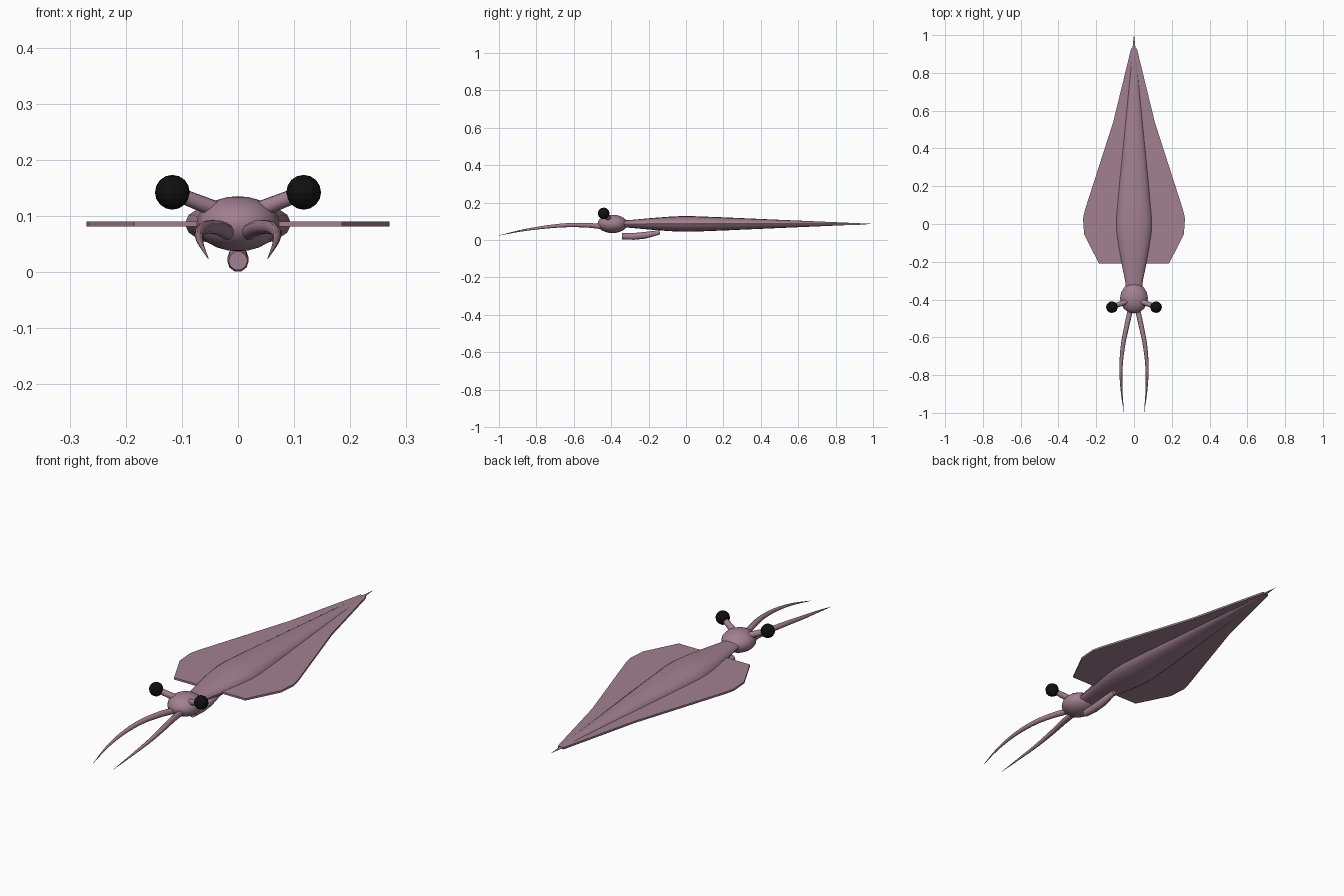
import bpy, bmesh, math
from mathutils import Vector, Matrix

cube = bpy.data.objects.get("Cube")
if cube:
    bpy.data.objects.remove(cube, do_unlink=True)


def material(name, rgb):
    m = bpy.data.materials.new(name)
    m.use_nodes = True
    m.diffuse_color = (*rgb, 1)
    m.node_tree.nodes["Principled BSDF"].inputs["Base Color"].default_value = (*rgb, 1)
    return m


MAUVE = material("mauve skin", (0.36, 0.215, 0.28))
BLACK = material("black eye", (0.005, 0.005, 0.005))


def finish(name, bm, mat, smooth=True):
    bmesh.ops.recalc_face_normals(bm, faces=bm.faces)
    mesh = bpy.data.meshes.new(name)
    bm.to_mesh(mesh)
    bm.free()
    mesh.materials.append(mat)
    ob = bpy.data.objects.new(name, mesh)
    bpy.context.collection.objects.link(ob)
    if smooth:
        bpy.ops.object.select_all(action='DESELECT')
        ob.select_set(True)
        bpy.context.view_layer.objects.active = ob
        bpy.ops.object.shade_smooth_by_angle(angle=math.radians(40))
    return ob


def sweep(name, path, radii, sides=12, flat=1.0, mat=MAUVE):
    """Tube through path points; flat squashes the upright radius."""
    pts = [Vector(p) for p in path]
    bm = bmesh.new()
    rings = []
    for i, (p, r) in enumerate(zip(pts, radii)):
        t = (pts[min(i + 1, len(pts) - 1)] - pts[max(i - 1, 0)]).normalized()
        side = t.cross(Vector((0, 0, 1))).normalized()
        up = side.cross(t)
        angles = [2 * math.pi * k / sides for k in range(sides)]
        rings.append([bm.verts.new(p + side * r * math.cos(a) + up * r * flat * math.sin(a))
                      for a in angles])
    for a, b in zip(rings, rings[1:]):
        for k in range(sides):
            n = (k + 1) % sides
            bm.faces.new((a[k], a[n], b[n], b[k]))
    bm.faces.new(rings[0])
    bm.faces.new(rings[-1])
    return finish(name, bm, mat)


def ball(name, centre, size, u, v, mat, smooth=True):
    bm = bmesh.new()
    bmesh.ops.create_uvsphere(bm, u_segments=u, v_segments=v, radius=1,
                              matrix=Matrix.Translation(centre) @ Matrix.Diagonal((*size, 1)))
    return finish(name, bm, mat, smooth)


def smooth_path(points, steps=5):
    """Catmull-Rom resampling of a few guide points."""
    p = [Vector(q) for q in points]
    p = [2 * p[0] - p[1]] + p + [2 * p[-1] - p[-2]]
    out = []
    for i in range(1, len(p) - 2):
        a, b, c, d = p[i - 1:i + 3]
        for s in range(steps):
            t = s / steps
            out.append(0.5 * (2 * b + (c - a) * t + (2 * a - 5 * b + 4 * c - d) * t ** 2
                              + (3 * b - a - 3 * c + d) * t ** 3))
    return out + [p[-2]]


# Mantle: spindle with its widest ring in the middle and a long tapered tail
mantle = [(-0.34, 0.043), (-0.3, 0.047), (-0.2, 0.068), (-0.1, 0.086), (-0.03, 0.095),
          (0.03, 0.095), (0.2, 0.08), (0.5, 0.05), (0.93, 0.008), (1.0, 0.0005)]
sweep("mantle", [(0, y, 0.086) for y, r in mantle], [r for y, r in mantle],
      sides=16, flat=0.44)

# Fin: one thin flat plate, mirrored outline
half = [(0.185, -0.21), (0.264, -0.055), (0.27, 0.03), (0.258, 0.08), (0.11, 0.54), (0.015, 0.93)]
outline = half + [(-x, y) for x, y in reversed(half)]
bm = bmesh.new()
plate = bm.faces.new([bm.verts.new((x, y, 0.081)) for x, y in outline])
ext = bmesh.ops.extrude_face_region(bm, geom=[plate])
bmesh.ops.translate(bm, vec=(0, 0, 0.009),
                    verts=[g for g in ext["geom"] if isinstance(g, bmesh.types.BMVert)])
finish("fin", bm, MAUVE, smooth=False)

# Head
ball("head", (0, -0.393, 0.086), (0.074, 0.08, 0.049), 16, 12, MAUVE)

# Siphon under the neck
sweep("siphon", [(0, -0.342, 0.02), (0, -0.28, 0.019), (0, -0.22, 0.025), (0, -0.14, 0.041)],
      [0.017, 0.019, 0.019, 0.012], sides=10)

# Paired eyes, stalks and arms
for side, s in (("left", 1), ("right", -1)):
    ball(side + "_eye", (s * 0.117, -0.44, 0.142), (0.031,) * 3, 12, 8, BLACK, False)
    sweep(side + "_eye_stalk", [(s * 0.025, -0.405, 0.106), (s * 0.112, -0.438, 0.14)],
          [0.015, 0.013])
    arm = smooth_path([(s * 0.016, -0.44, 0.07), (s * 0.036, -0.53, 0.079),
                       (s * 0.058, -0.64, 0.079), (s * 0.069, -0.76, 0.068),
                       (s * 0.066, -0.88, 0.05), (s * 0.053, -1.0, 0.024)])
    n = len(arm) - 1
    sweep(side + "_arm", arm,
          [0.0005 + 0.0135 * (1 - (i / n) ** 1.8) for i in range(n + 1)], sides=10)
